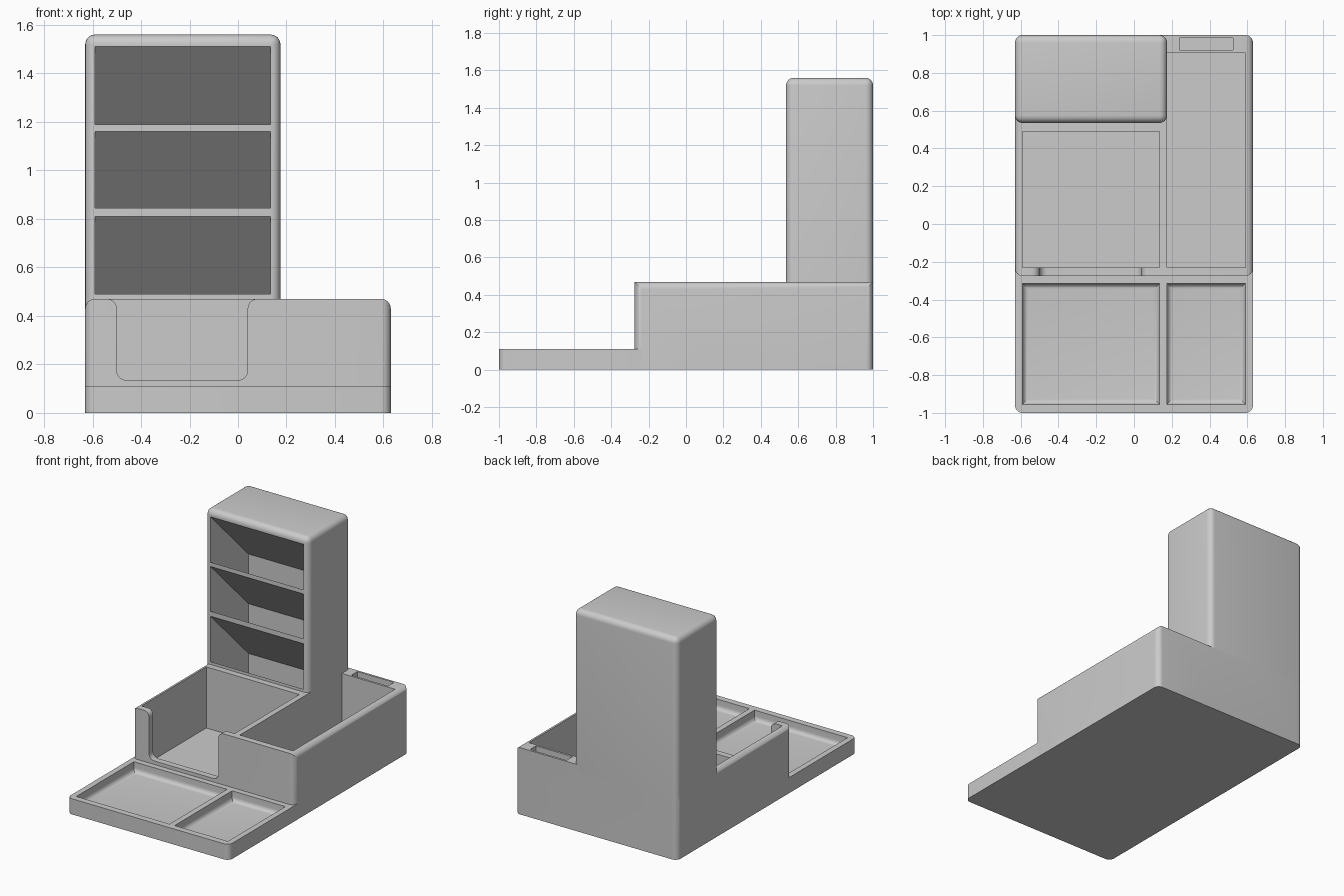
import bpy, bmesh, math
from mathutils import Vector

if "Cube" in bpy.data.objects:
    bpy.data.objects.remove(bpy.data.objects["Cube"])

R = 0.04          # shared corner radius
W = 0.63          # half width
DIVIDER = (-0.59, 0.135), (0.175, 0.59)   # left and right compartment spans

grey = bpy.data.materials.new("plain_grey")
grey.use_nodes = True
grey.diffuse_color = (0.6, 0.6, 0.6, 1)
grey.node_tree.nodes["Principled BSDF"].inputs["Base Color"].default_value = grey.diffuse_color


def finish(name, bm):
    bmesh.ops.recalc_face_normals(bm, faces=bm.faces[:])
    mesh = bpy.data.meshes.new(name)
    bm.to_mesh(mesh)
    bm.free()
    mesh.materials.append(grey)
    obj = bpy.data.objects.new(name, mesh)
    bpy.context.collection.objects.link(obj)
    return obj


def rounded(corners):
    """Turn (a, b, radius) corners into an outline with circular fillets."""
    pts = []
    for i, (a, b, r) in enumerate(corners):
        p = Vector((a, b))
        u = (Vector(corners[i - 1][:2]) - p).normalized()
        v = (Vector(corners[(i + 1) % len(corners)][:2]) - p).normalized()
        steps = 8 if r else 0
        for k in range(steps + 1):
            t = math.pi / 2 * k / max(steps, 1)
            q = p + r * (u + v) - r * (u * math.sin(t) + v * math.cos(t))
            if not pts or (q - pts[-1]).length > 1e-4:
                pts.append(q)
    return pts


def prism(name, outline, axis, lo, hi):
    """Extrude an outline along the x, y or z axis."""
    place = {"x": lambda a, b: (lo, a, b),
             "y": lambda a, b: (a, lo, b),
             "z": lambda a, b: (a, b, lo)}[axis]
    shift = Vector([(hi - lo) * (c == axis) for c in "xyz"])
    bm = bmesh.new()
    face = bm.faces.new([bm.verts.new(place(*p)) for p in outline])
    new = bmesh.ops.extrude_face_region(bm, geom=[face])["geom"]
    bmesh.ops.translate(bm, vec=shift, verts=[g for g in new if isinstance(g, bmesh.types.BMVert)])
    return finish(name, bm)


def block(name, lo, hi, radius=0, pick=None):
    """Box between two corners, rounding the edges chosen by pick."""
    bm = bmesh.new()
    bmesh.ops.create_cube(bm, size=1)
    for v in bm.verts:
        v.co = [lo[i] if v.co[i] < 0 else hi[i] for i in range(3)]
    if radius:
        edges = [e for e in bm.edges if pick(all(v.co.z < lo[2] + 1e-4 for v in e.verts))]
        bmesh.ops.bevel(bm, geom=edges, offset=radius, segments=6, profile=0.5, affect="EDGES")
    return finish(name, bm)


def combine(obj, cutters, operation="DIFFERENCE"):
    bpy.context.view_layer.objects.active = obj
    for c in cutters:
        mod = obj.modifiers.new("shape", "BOOLEAN")
        mod.operation, mod.solver, mod.object = operation, "EXACT", c
        bpy.ops.object.modifier_apply(modifier=mod.name)


# Low front base with two dished trays
base = prism("front_tray_base",
             rounded([(-W, -1, R), (W, -1, R), (W, -0.235, 0), (-W, -0.235, 0)]), "z", 0, 0.11)
trays = [block("tray_cutter", (x0, -0.955, 0.04), (x1, -0.315, 0.2), 0.03, lambda low: low)
         for x0, x1 in DIVIDER]
combine(base, trays)

# Main bin box, rounded in plan and along its upper side edges
box = prism("bin_box", rounded([(-W, 0, 0), (W, 0, 0), (W, 0.47, R), (-W, 0.47, R)]), "y", -0.275, 1)
plan = prism("plan_cutter",
             rounded([(-W, -0.275, R), (W, -0.275, R), (W, 1, R), (-W, 1, R)]), "z", -0.1, 0.7)
combine(box, [plan], "INTERSECT")

# Open compartments, front opening with flared top, and small rear slot
bays = [block("bay_cutter", (x0, -0.23, 0.04), (x1, y1, 0.6))
        for (x0, x1), y1 in zip(DIVIDER, (0.49, 0.905))]
opening = prism("opening_cutter", rounded([
    (-0.54, 0.6, 0), (-0.54, 0.47, 0), (-0.5, 0.47, R), (-0.5, 0.135, R),
    (0.04, 0.135, R), (0.04, 0.47, R), (0.08, 0.47, 0), (0.08, 0.6, 0)]), "y", -0.4, -0.1)
slot = block("slot_cutter", (0.24, 0.92, 0.42), (0.525, 0.985, 0.6))

# Tower with three bins sloping down towards the back
tower = block("dispenser_tower", (-W, 0.535, 0.42), (0.175, 1, 1.56), R, lambda low: not low)
bins = []
for z0, z1 in ((0.49, 0.81), (0.845, 1.16), (1.19, 1.51)):
    side = [(0.5, z0), (0.535, z0), (0.96, z0 - 0.425),
            (0.96, z1 - 0.425), (0.535, z1), (0.5, z1)]
    bins.append(prism("bin_cutter", side, "x", *DIVIDER[0]))
combine(tower, bins)
combine(box, bays + [opening, slot, bins[0]])

for cutter in trays + [plan] + bays + [opening, slot] + bins:
    bpy.data.objects.remove(cutter)

# Smooth fillets, sharp edges elsewhere
for obj in (base, box, tower):
    bpy.ops.object.select_all(action="DESELECT")
    obj.select_set(True)
    bpy.context.view_layer.objects.active = obj
    bpy.ops.object.shade_smooth_by_angle(angle=math.radians(30))
